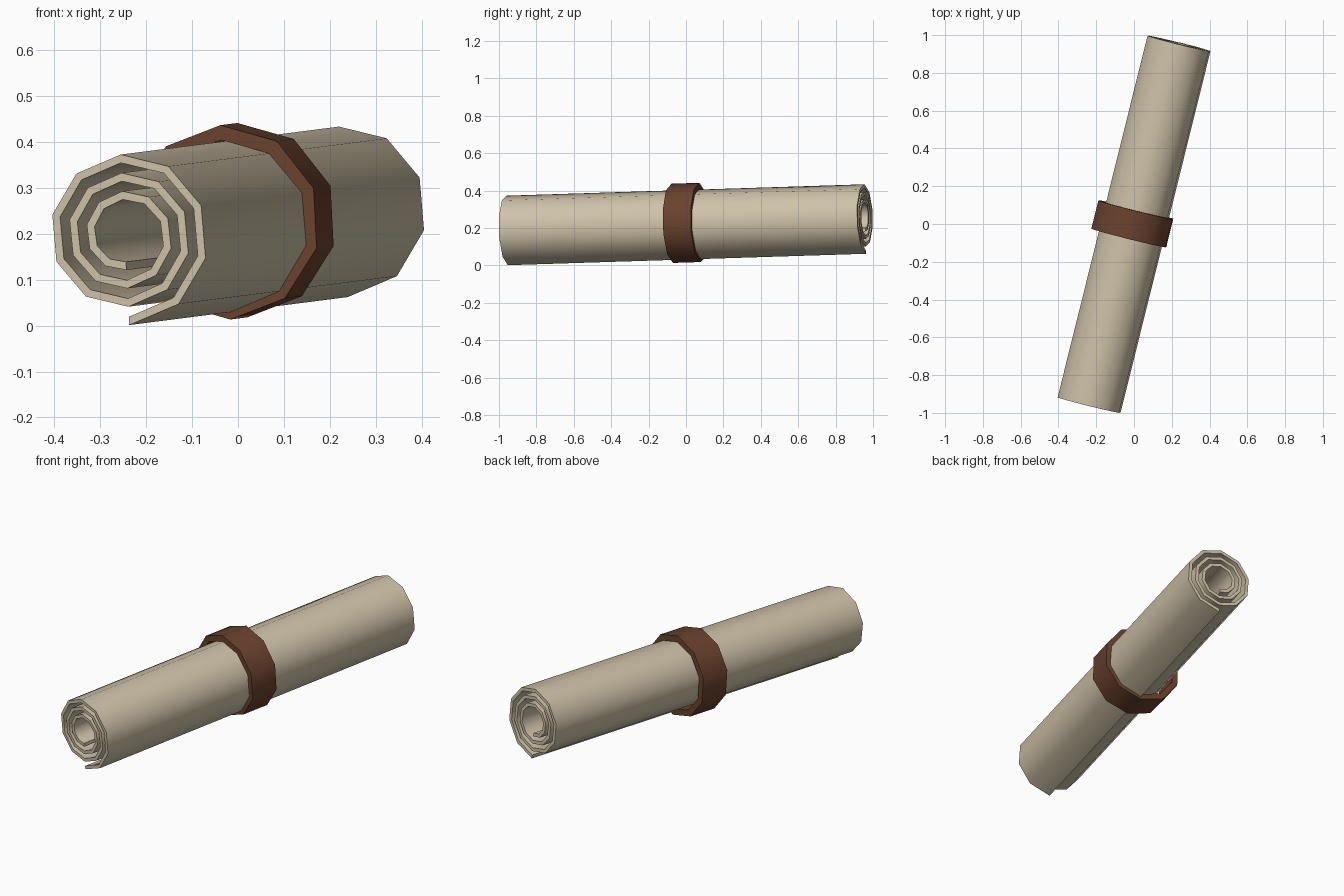
import bpy, bmesh
from math import radians, cos, sin
from mathutils import Matrix, Vector

old = bpy.data.objects.get("Cube")
if old:
    bpy.data.objects.remove(old, do_unlink=True)

SIDES = 10
# Shared pose: the roll lies along local y, turned, tipped and rolled slightly
POSE = (Matrix.Translation((-0.009, 0.001, 0.2275))
        @ Matrix.Rotation(radians(-13.96), 4, 'Z')
        @ Matrix.Rotation(radians(1.77), 4, 'X')
        @ Matrix.Rotation(radians(-2.6), 4, 'Y'))


def material(name, rgb):
    m = bpy.data.materials.new(name)
    m.use_nodes = True
    m.diffuse_color = (*rgb, 1)
    m.node_tree.nodes["Principled BSDF"].inputs["Base Color"].default_value = (*rgb, 1)
    return m


def rolled_strip(name, radii, thickness, length, mat, closed=False):
    """Wrap a thick strip round the y axis, one radius per corner, from the bottom."""
    bm = bmesh.new()
    rows = []
    for k, r in enumerate(radii):
        a = radians(-90 + k * 360 / SIDES)
        rows.append([bm.verts.new((rad * cos(a), y, rad * sin(a)))
                     for rad, y in ((r, -length / 2), (r, length / 2),
                                    (r - thickness, length / 2),
                                    (r - thickness, -length / 2))])
    pairs = list(zip(rows, rows[1:]))
    if closed:
        pairs.append((rows[-1], rows[0]))
    else:
        bm.faces.new(rows[0])
        bm.faces.new(rows[-1])
    for a, b in pairs:
        for i in range(4):
            j = (i + 1) % 4
            bm.faces.new((a[i], a[j], b[j], b[i]))
    bmesh.ops.recalc_face_normals(bm, faces=bm.faces)
    mesh = bpy.data.meshes.new(name)
    bm.to_mesh(mesh)
    bm.free()
    mesh.materials.append(mat)
    ob = bpy.data.objects.new(name, mesh)
    ob.matrix_world = POSE
    bpy.context.collection.objects.link(ob)
    bpy.ops.object.select_all(action='DESELECT')
    ob.select_set(True)
    bpy.context.view_layer.objects.active = ob
    bpy.ops.object.shade_smooth_by_angle(angle=radians(45))
    return ob


parchment = material("parchment", (0.62, 0.54, 0.39))
leather = material("brown leather", (0.147, 0.054, 0.027))

# Sheet: three turns spiralling inward from the loose bottom edge
TURNS, PITCH = 3, 0.04
spiral = [0.196 - PITCH * k / SIDES for k in range(TURNS * SIDES + 1)]
rolled_strip("rolled_sheet", spiral, 0.018, 1.974, parchment)

# Band: closed ring round the middle
rolled_strip("band", [0.212] * SIDES, 0.032, 0.154, leather, closed=True)
